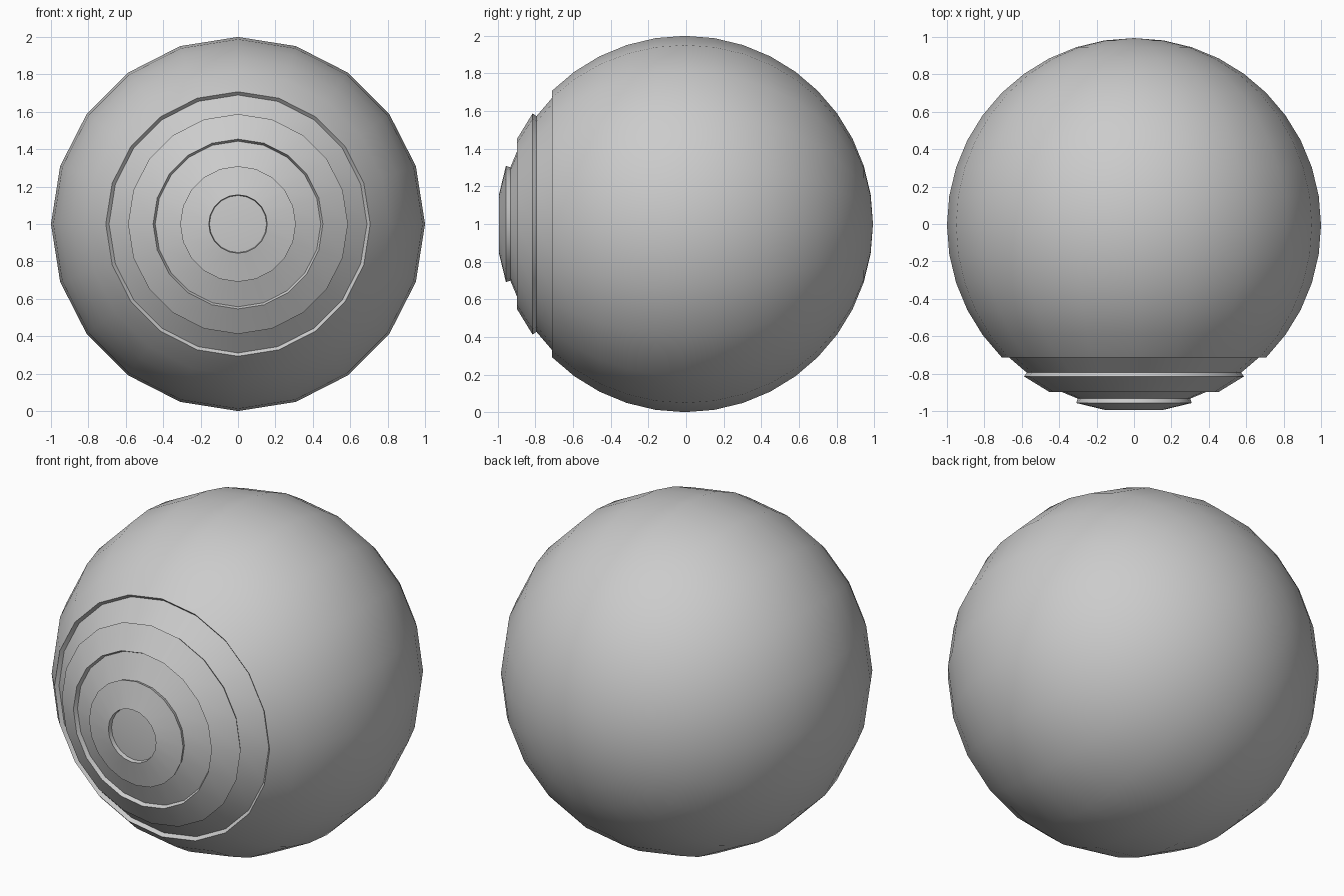
import bpy, bmesh
from math import sin, cos, radians, pi
from mathutils import Vector, Matrix

if "Cube" in bpy.data.objects:
    bpy.data.objects.remove(bpy.data.objects["Cube"])

SEGMENTS = 20          # sides around the front-back axis
STEP = 9               # degrees between rings
INSET = 0.975          # radius of the sunken bands
SHIFT = Vector((0, -0.006, 1))

# Half profile from front pole to back pole; every other band near the front is sunken
profile = [(INSET, 0)]
for i in range(1, 6):
    radii = (INSET, 1) if i % 2 else (1, INSET)
    profile += [(r, i * STEP) for r in radii]
profile += [(1, a) for a in range(6 * STEP, 181, STEP)]

bm = bmesh.new()
verts = [bm.verts.new((r * sin(radians(a)), -r * cos(radians(a)), 0)) for r, a in profile]
edges = [bm.edges.new(pair) for pair in zip(verts, verts[1:])]

# Revolve the profile around the y axis
bmesh.ops.spin(bm, geom=verts + edges, cent=(0, 0, 0), axis=(0, 1, 0),
               angle=2 * pi, steps=SEGMENTS)
bmesh.ops.remove_doubles(bm, verts=bm.verts, dist=0.0005)
bmesh.ops.recalc_face_normals(bm, faces=bm.faces)
bmesh.ops.transform(bm, matrix=Matrix.Translation(SHIFT), verts=bm.verts)

# Ball with stepped front rings
mesh = bpy.data.meshes.new("ringed_ball")
bm.to_mesh(mesh)
bm.free()
ball = bpy.data.objects.new("ringed_ball", mesh)
bpy.context.collection.objects.link(ball)
bpy.context.view_layer.objects.active = ball
ball.select_set(True)
bpy.ops.object.shade_smooth_by_angle(angle=radians(30))
